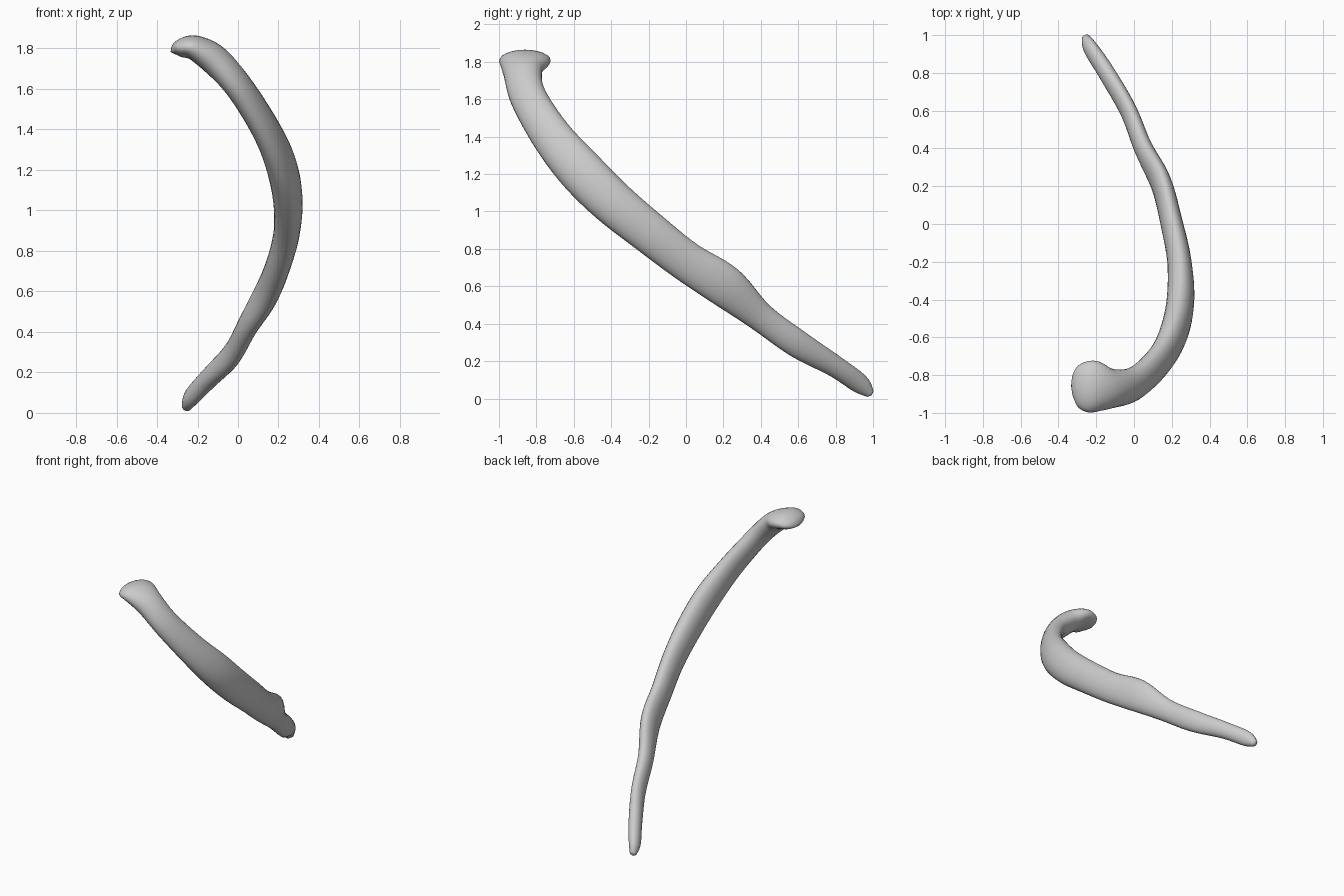
import bpy, bmesh, math
from mathutils import Vector

if "Cube" in bpy.data.objects:
    bpy.data.objects.remove(bpy.data.objects["Cube"])

# Stations along the rib: x, y, z, half width, half thickness, tilt of width direction (degrees)
STATIONS = [
    (-0.255, 0.985, 0.026, .024, .022, 50),
    (-0.230, 0.930, 0.078, .052, .038, 50),
    (-0.145, 0.800, 0.170, .058, .044, 52),
    (-0.030, 0.600, 0.290, .074, .044, 54),
    (0.050, 0.400, 0.435, .078, .048, 54),
    (0.145, 0.210, 0.600, .112, .054, 54),
    (0.200, 0.000, 0.735, .107, .058, 54),
    (0.240, -0.200, 0.890, .112, .064, 53),
    (0.246, -0.400, 1.055, .120, .073, 51),
    (0.213, -0.570, 1.225, .122, .074, 49),
    (0.135, -0.720, 1.405, .108, .066, 44),
    (0.005, -0.843, 1.610, .098, .066, 32),
    (-0.115, -0.872, 1.743, .105, .073, 15),
    (-0.215, -0.862, 1.803, .138, .062, 2),
    (-0.290, -0.857, 1.800, .115, .043, 0),
    (-0.322, -0.857, 1.788, .060, .018, 0),
]
SIDES, STEPS = 24, 6


def catmull(a, b, c, d, t):
    return [0.5 * (2 * q + (r - p) * t + (2 * p - 5 * q + 4 * r - s) * t * t
                   + (3 * q - p - 3 * r + s) * t ** 3) for p, q, r, s in zip(a, b, c, d)]


# Smoothly interpolated stations
last = len(STATIONS) - 1
path = []
for i in range(last):
    quad = [STATIONS[min(max(i + k, 0), last)] for k in (-1, 0, 1, 2)]
    path += [catmull(*quad, s / STEPS) for s in range(STEPS)]
path.append(list(STATIONS[-1]))

# Sweep a flattened oval along the path
bm = bmesh.new()
rings = []
for i, (x, y, z, w, t, tilt) in enumerate(path):
    tangent = (Vector(path[min(i + 2, len(path) - 1)][:3]) - Vector(path[max(i - 2, 0)][:3])).normalized()
    wide = Vector((0, math.cos(math.radians(tilt)), math.sin(math.radians(tilt))))
    wide = (wide - tangent * wide.dot(tangent)).normalized()
    thin = tangent.cross(wide)
    ring = []
    for k in range(SIDES):
        a = 2 * math.pi * k / SIDES
        ring.append(bm.verts.new(Vector((x, y, z)) + wide * w * math.cos(a) + thin * t * math.sin(a)))
    rings.append(ring)
for r0, r1 in zip(rings, rings[1:]):
    for k in range(SIDES):
        n = (k + 1) % SIDES
        bm.faces.new((r0[k], r0[n], r1[n], r1[k]))

# Rounded end caps
for ring, neighbour in ((rings[0], rings[1]), (rings[-1], rings[-2])):
    mid = sum((v.co for v in ring), Vector()) / SIDES
    inner = sum((v.co for v in neighbour), Vector()) / SIDES
    tip = bm.verts.new(mid + (mid - inner).normalized() * 0.012)
    for k in range(SIDES):
        bm.faces.new((ring[k], ring[(k + 1) % SIDES], tip))
bmesh.ops.recalc_face_normals(bm, faces=bm.faces)

mesh = bpy.data.meshes.new("rib_bone")
bm.to_mesh(mesh)
bm.free()
rib = bpy.data.objects.new("rib_bone", mesh)
bpy.context.collection.objects.link(rib)
for p in mesh.polygons:
    p.use_smooth = True
